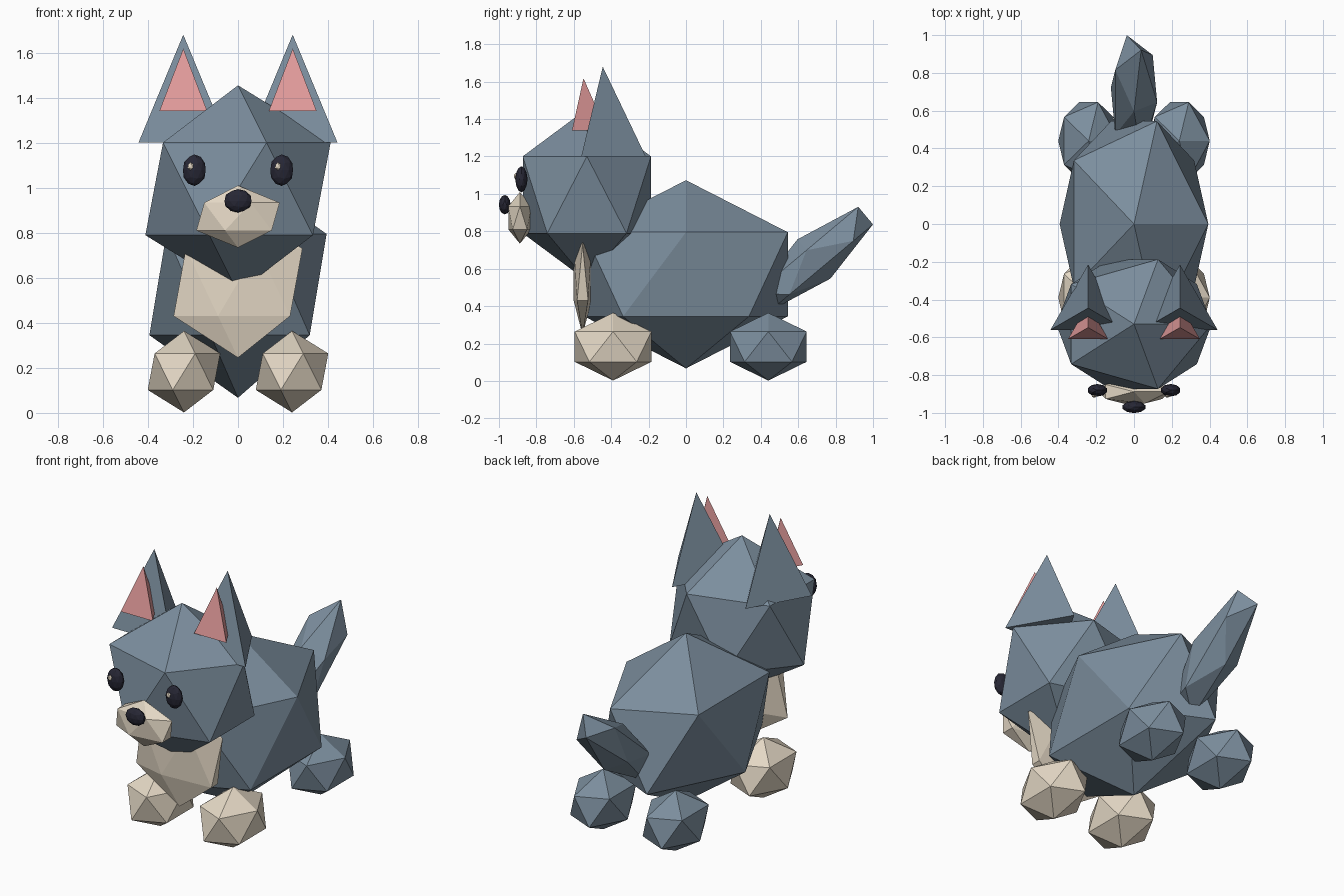
import bpy
from math import radians

if "Cube" in bpy.data.objects:
    bpy.data.objects.remove(bpy.data.objects["Cube"])


def material(name, rgb):
    m = bpy.data.materials.new(name)
    m.diffuse_color = (*rgb, 1)
    m.use_nodes = True
    m.node_tree.nodes["Principled BSDF"].inputs["Base Color"].default_value = m.diffuse_color
    return m


FUR = material("slate_fur", (0.20, 0.27, 0.34))
CREAM = material("cream_fur", (0.78, 0.69, 0.56))
PINK = material("pink_skin", (0.79, 0.34, 0.34))
DARK = material("dark_gloss", (0.02, 0.02, 0.035))


def finish(name, mat, scale):
    ob = bpy.context.object
    ob.name = ob.data.name = name
    ob.scale = scale
    ob.data.materials.append(mat)
    return ob


def ball(name, mat, loc, scale, detail=1, tilt=0):
    """Faceted icosphere stretched to the given radii."""
    bpy.ops.mesh.primitive_ico_sphere_add(
        subdivisions=detail, radius=1, location=loc, rotation=(radians(tilt), 0, 0))
    return finish(name, mat, scale)


def spike(name, mat, x, y, base, top, radius):
    """Three-sided cone standing on z = base."""
    bpy.ops.mesh.primitive_cone_add(
        vertices=3, radius1=radius, radius2=0, depth=top - base,
        location=(x, y, (base + top) / 2))
    return finish(name, mat, (1, 1, 1))


# Body, head and upright tail
ball("body", FUR, (0, 0, 0.57), (0.44, 0.64, 0.503))
ball("head", FUR, (0, -0.53, 0.995), (0.46, 0.403, 0.46))
ball("tail", FUR, (0, 0.684, 0.652), (0.137, 0.424, 0.137), tilt=40)

# Chest bib, muzzle and nose
ball("chest", CREAM, (0, -0.553, 0.58), (0.32, 0.056, 0.335))
ball("muzzle", CREAM, (0, -0.888, 0.872), (0.207, 0.073, 0.138))
ball("nose", DARK, (0, -0.969, 0.942), (0.063, 0.032, 0.052), detail=2)

# Paired parts
for side, s in (("left", -1), ("right", 1)):
    ball(f"front_paw_{side}", CREAM, (0.24 * s, -0.39, 0.183), (0.18, 0.241, 0.181))
    ball(f"back_paw_{side}", FUR, (0.24 * s, 0.44, 0.183), (0.18, 0.241, 0.181))
    ball(f"eye_{side}", DARK, (0.194 * s, -0.88, 1.078), (0.053, 0.033, 0.07), detail=2)
    ball(f"eye_glint_{side}", CREAM, (0.194 * s - 0.017, -0.91, 1.095), (0.014, 0.01, 0.018))
    spike(f"ear_{side}", FUR, 0.243 * s, -0.445, 1.2, 1.68, 0.23)
    spike(f"inner_ear_{side}", PINK, 0.243 * s, -0.548, 1.34, 1.618, 0.123)
